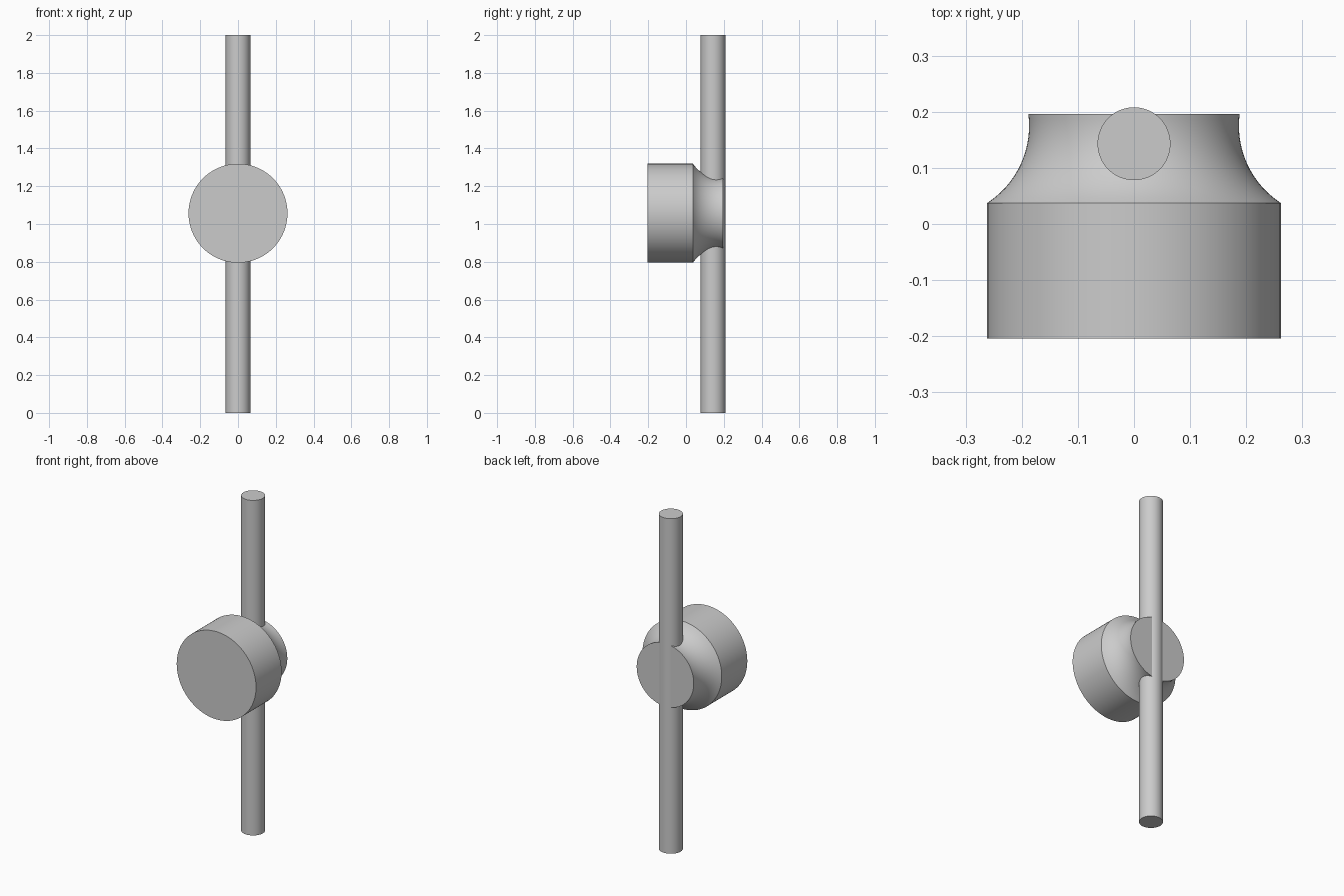
import bpy, math

if "Cube" in bpy.data.objects:
    bpy.data.objects.remove(bpy.data.objects["Cube"])

grey = bpy.data.materials.new("plain_grey")
grey.diffuse_color = (0.6, 0.6, 0.6, 1)
grey.use_nodes = True
grey.node_tree.nodes["Principled BSDF"].inputs["Base Color"].default_value = grey.diffuse_color

KNOB_Z, ROD_Y = 1.057, 0.143


def lathe(name, profile, location, rotation=(0, 0, 0), segments=96):
    """Turn (radius, height) points around the local z axis, with flat end caps."""
    n = segments
    verts = [(r * math.cos(2 * math.pi * i / n), r * math.sin(2 * math.pi * i / n), h)
             for r, h in profile for i in range(n)]
    faces = [(k * n + i, k * n + (i + 1) % n, (k + 1) * n + (i + 1) % n, (k + 1) * n + i)
             for k in range(len(profile) - 1) for i in range(n)]
    faces.append(tuple(reversed(range(n))))
    faces.append(tuple(range(len(verts) - n, len(verts))))
    mesh = bpy.data.meshes.new(name)
    mesh.from_pydata(verts, [], faces)
    mesh.materials.append(grey)
    ob = bpy.data.objects.new(name, mesh)
    ob.location, ob.rotation_euler = location, rotation
    bpy.context.collection.objects.link(ob)
    bpy.ops.object.select_all(action='DESELECT')
    ob.select_set(True)
    bpy.context.view_layer.objects.active = ob
    bpy.ops.object.shade_smooth_by_angle(angle=math.radians(30))
    return ob


# Upright rod
lathe("rod", [(0.065, 0), (0.065, 2)], (0, ROD_Y, 0), segments=64)

# Knob: straight drum in front, concave neck behind (arc centred outside the waist)
WAIST_R, WAIST_Y, ARC_R = 0.187, 0.175, 0.164
profile = [(0.262, -0.204), (0.262, 0.037)]
STEPS = 16
for k in range(1, STEPS + 1):
    y = 0.037 + (0.196 - 0.037) * k / STEPS
    profile.append((WAIST_R + ARC_R - math.sqrt(ARC_R ** 2 - (y - WAIST_Y) ** 2), y))

# Local z is turned to face +y; heights in the profile are then y positions
lathe("knob", profile, (0, 0, KNOB_Z), (-math.pi / 2, 0, 0))
